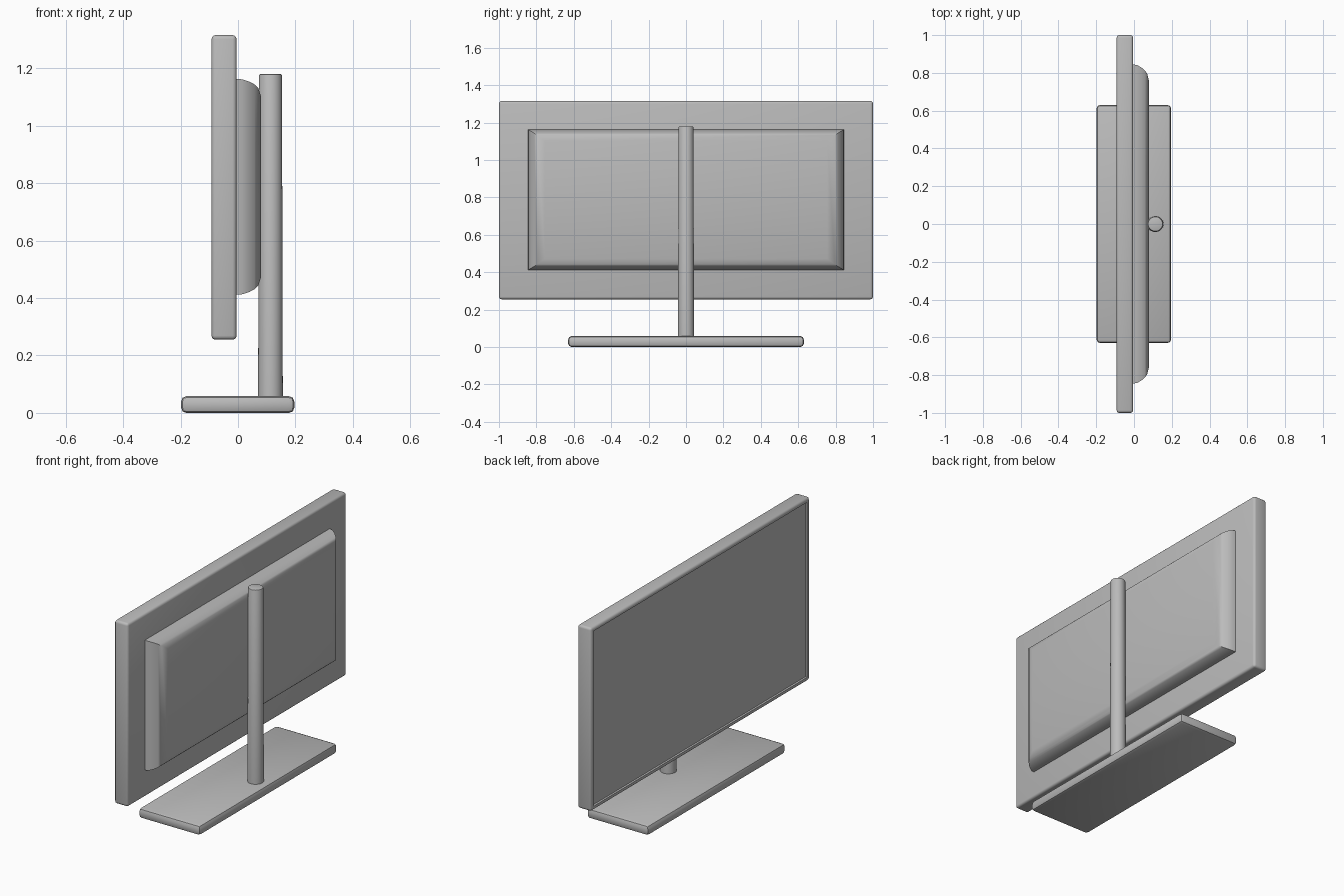
import bpy, bmesh, math
from mathutils import Vector

cube = bpy.data.objects.get("Cube")
if cube:
    bpy.data.objects.remove(cube, do_unlink=True)

grey = bpy.data.materials.new("plain_grey")
grey.use_nodes = True
colour = (0.5, 0.5, 0.5, 1)
grey.diffuse_color = colour
grey.node_tree.nodes["Principled BSDF"].inputs["Base Color"].default_value = colour


def finish(name, bm, angle=35):
    bmesh.ops.recalc_face_normals(bm, faces=bm.faces)
    mesh = bpy.data.meshes.new(name)
    bm.to_mesh(mesh)
    bm.free()
    mesh.materials.append(grey)
    obj = bpy.data.objects.new(name, mesh)
    bpy.context.collection.objects.link(obj)
    bpy.ops.object.select_all(action='DESELECT')
    obj.select_set(True)
    bpy.context.view_layer.objects.active = obj
    bpy.ops.object.shade_smooth_by_angle(angle=math.radians(angle))
    return obj


def rounded_box(low, high, radius, segments):
    low, high = Vector(low), Vector(high)
    bm = bmesh.new()
    bmesh.ops.create_cube(bm, size=1)
    for v in bm.verts:
        v.co = (low + high) / 2 + v.co * (high - low)
    bmesh.ops.bevel(bm, geom=bm.edges[:], offset=radius, segments=segments,
                    profile=0.5, affect='EDGES')
    return bm


# Display housing, with the screen set into the -x face
bm = rounded_box((-0.092, -1, 0.255), (-0.005, 1, 1.315), 0.014, 3)
bm.normal_update()
front = max((f for f in bm.faces if f.normal.x < -0.99), key=lambda f: f.calc_area())
bmesh.ops.inset_region(bm, faces=[front], thickness=0.014)
bmesh.ops.inset_region(bm, faces=[front], thickness=0.002, depth=-0.01)
finish("display_housing", bm)

# Domed rear cover, lofted through rectangles of (x, half width, half height)
rings = [(-0.012, 0.845, 0.376), (0.015, 0.842, 0.374), (0.04, 0.828, 0.366),
         (0.058, 0.812, 0.356), (0.07, 0.796, 0.345), (0.08, 0.755, 0.315)]
bm = bmesh.new()
loops = [[bm.verts.new((x, sy * hy, 0.787 + sz * hz))
          for sy, sz in ((-1, -1), (1, -1), (1, 1), (-1, 1))] for x, hy, hz in rings]
for a, b in zip(loops, loops[1:]):
    for i in range(4):
        j = (i + 1) % 4
        bm.faces.new((a[i], a[j], b[j], b[i]))
bm.faces.new(loops[0])
bm.faces.new(loops[-1])
finish("rear_cover", bm)

# Stand pole, slightly wider towards the foot
bm = bmesh.new()
bmesh.ops.create_cone(bm, cap_ends=True, segments=32, radius1=0.043, radius2=0.04,
                      depth=1.14)
bmesh.ops.translate(bm, verts=bm.verts, vec=(0.113, 0, 0.61))
rim = [e for e in bm.edges if all(v.co.z > 1 for v in e.verts)]
bmesh.ops.bevel(bm, geom=rim, offset=0.006, segments=2, profile=0.5, affect='EDGES')
finish("stand_pole", bm)

# Stand foot
finish("stand_foot", rounded_box((-0.198, -0.63, 0), (0.196, 0.63, 0.058), 0.018, 2))
